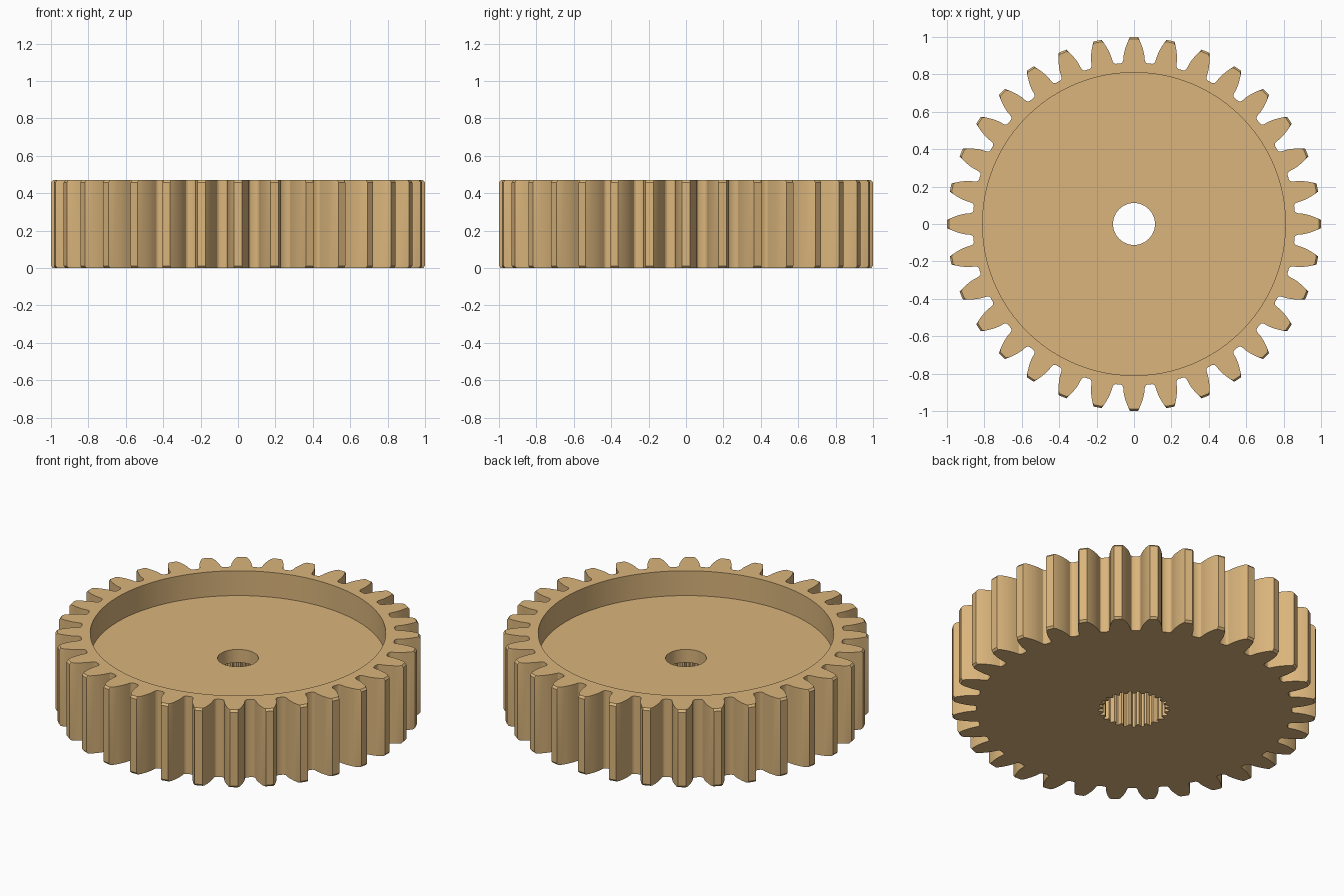
import bpy, bmesh, math

if "Cube" in bpy.data.objects:
    bpy.data.objects.remove(bpy.data.objects["Cube"])

TEETH, SPLINES = 32, 25
HEIGHT, FLOOR, WEB = 0.47, 0.32, 0.24     # top, recess floor, top of splined socket
CHAMFER = 0.012


def gear_outline():
    """Involute spur gear profile as (radius, angle) pairs."""
    pressure = math.radians(20)
    base = 16 / 17 * math.cos(pressure)
    inv = lambda a: math.tan(a) - a
    half = []                               # (radius, half angle), root to tip
    for r in (base + 0.0001, 0.905, 0.93, 0.955, 0.98, 1.0):
        a = math.pi / (2 * TEETH) + inv(pressure) - inv(math.acos(base / r))
        half.append((r, a))
    half = [(0.862, 0.083), (0.865, 0.074), (0.872, 0.067)] + half
    tooth = [(r, -a) for r, a in half] + [(r, a) for r, a in reversed(half)]
    return [(r, a + 2 * math.pi * i / TEETH) for i in range(TEETH) for r, a in tooth]


def spline_outline():
    pts = []
    step = 2 * math.pi / SPLINES
    for i in range(SPLINES):
        for r, f in ((0.171, -0.36), (0.194, -0.14), (0.194, 0.14), (0.171, 0.36)):
            pts.append((r, (i + f) * step))
    return pts


def circle(r, n):
    return [(r, 2 * math.pi * i / n) for i in range(n)]


bm = bmesh.new()


def ring(outline, z, limit=9.0):
    vs = [bm.verts.new((min(r, limit) * math.cos(a), min(r, limit) * math.sin(a), z))
          for r, a in outline]
    for i in range(len(vs)):
        bm.edges.new((vs[i - 1], vs[i]))
    return vs


def wall(a, b):
    for i in range(len(a)):
        bm.faces.new((a[i - 1], a[i], b[i], b[i - 1]))


def cap(a, b):
    edges = [bm.edges.get((v[i - 1], v[i])) for v in (a, b) for i in range(len(v))]
    bmesh.ops.triangle_fill(bm, edges=edges, use_beauty=True)


# Toothed outside with chamfered tips
teeth = gear_outline()
outer = [ring(teeth, z, lim) for z, lim in
         ((0, 0.99), (CHAMFER, 9), (HEIGHT - CHAMFER, 9), (HEIGHT, 0.99))]
for lower, upper in zip(outer, outer[1:]):
    wall(lower, upper)

# Shallow round recess in the top
rim, floor = ring(circle(0.81, 96), HEIGHT), ring(circle(0.81, 96), FLOOR)
wall(rim, floor)

# Screw hole through the web
hole_top, hole_low = ring(circle(0.112, 48), FLOOR), ring(circle(0.112, 48), WEB)
wall(hole_top, hole_low)

# Splined socket in the underside
socket_top, socket_low = ring(spline_outline(), WEB), ring(spline_outline(), 0)
wall(socket_top, socket_low)

# Flat faces joining the rings
cap(outer[3], rim)
cap(floor, hole_top)
cap(hole_low, socket_top)
cap(socket_low, outer[0])

bmesh.ops.recalc_face_normals(bm, faces=bm.faces[:])
mesh = bpy.data.meshes.new("spur_gear")
bm.to_mesh(mesh)
bm.free()

gear = bpy.data.objects.new("spur_gear", mesh)
bpy.context.collection.objects.link(gear)

tan = bpy.data.materials.new("tan")
tan.diffuse_color = (0.70, 0.46, 0.20, 1)
tan.use_nodes = True
tan.node_tree.nodes["Principled BSDF"].inputs["Base Color"].default_value = tan.diffuse_color
mesh.materials.append(tan)

bpy.context.view_layer.objects.active = gear
gear.select_set(True)
bpy.ops.object.shade_smooth_by_angle(angle=math.radians(25))
